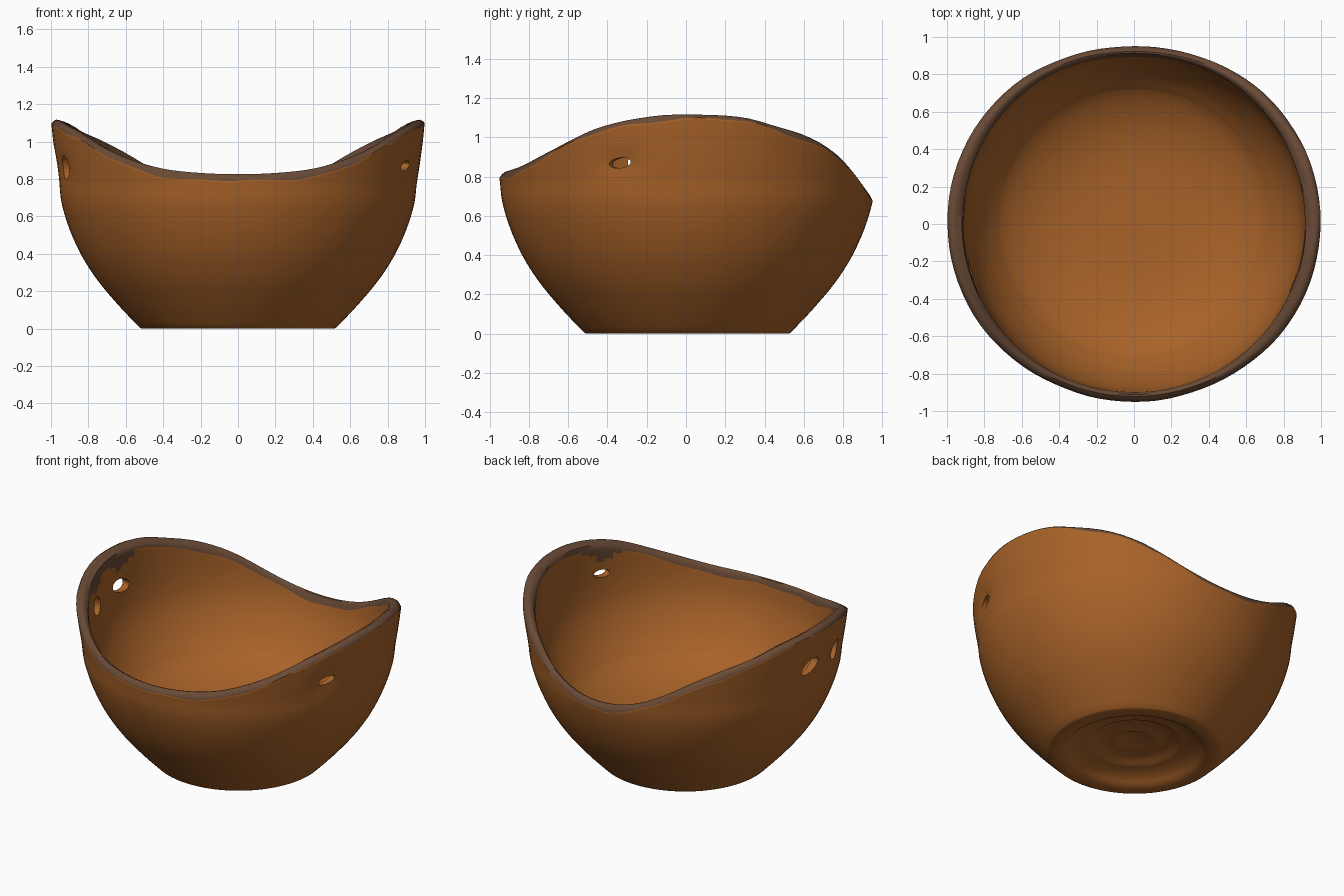
import bpy, bmesh, math

if "Cube" in bpy.data.objects:
    bpy.data.objects.remove(bpy.data.objects["Cube"], do_unlink=True)


def material(name, colour):
    mat = bpy.data.materials.new(name)
    mat.use_nodes = True
    mat.diffuse_color = (*colour, 1)
    node = mat.node_tree.nodes["Principled BSDF"]
    node.inputs["Base Color"].default_value = (*colour, 1)
    node.inputs["Roughness"].default_value = 0.8
    return mat


clay = material("warm brown clay", (0.39, 0.123, 0.022))
edge = material("dark rim glaze", (0.142, 0.069, 0.037))


def interp(table, v):
    """Smooth curve through the table's points."""
    v = min(max(v, table[0][0]), table[-1][0])

    def slope(k):
        a, b = table[max(k - 1, 0)], table[min(k + 1, len(table) - 1)]
        return (b[1] - a[1]) / (b[0] - a[0])

    i = max(k for k in range(len(table) - 1) if table[k][0] <= v)
    (a, fa), (b, fb) = table[i], table[i + 1]
    w = b - a
    t = (v - a) / w
    ease = t * t * (3 - 2 * t)
    return (fa + (fb - fa) * ease + w * t * (1 - t) ** 2 * slope(i)
            - w * t * t * (1 - t) * slope(i + 1))


# Rim height by depth; wall radii by height
RIM = [(-.92, .825), (-.83, .855), (-.68, .93), (-.43, 1.05), (-.15, 1.11),
       (.1, 1.115), (.28, 1.10), (.42, 1.06), (.6, 1.0), (.75, .905), (.92, .715)]
OUTER = [(0, .52), (.02, .54), (.12, .635), (.25, .745), (.37, .825), (.48, .88),
         (.58, .918), (.68, .945), (.77, .955), (.88, .972), (1.0, .988), (1.12, 1.0)]
INNER = [(.36, .71), (.45, .785), (.56, .848), (.66, .885), (.75, .902), (.85, .91), (1.12, .915)]
FOOT = [(.09, .085), (.11, .075), (.14, .08), (.25, .078), (.27, .062),
        (.3, .06), (.36, .045), (.41, .02), (.43, 0), (.515, 0)]
FLOOR_R, FLOOR_Z, FLOOR_RISE = .71, .21, .15
FLOOR = [(FLOOR_R * k / 12, FLOOR_Z + FLOOR_RISE * (k / 12) ** 3.5) for k in range(11, 0, -1)]

# Hole angle, height, half width, half height, tilt
HOLES = [(177, .875, .085, .045, 15), (196, .86, .055, .065, -20), (-21, .87, .06, .026, 8)]

SEG, WALL, SHIFT_Y = 96, 32, .007


def hole_distance(a, deg):
    return abs(math.remainder(a - math.radians(deg), math.tau))


def column(a):
    """Section of the bowl at one angle, from foot centre to floor centre."""
    h = interp(RIM, .92 * math.sin(a))
    ends = math.sin(a) ** 2
    # Slightly wandering glaze line; the lip slopes outward at front and back
    drip = .006 * math.sin(7 * a) + .005 * math.sin(17 * a + 1)
    low = h - .022 - .016 * ends + drip
    pts = list(FOOT)
    for i in range(WALL):
        z = .005 + (low - .017) * i / (WALL - 1)
        r = interp(OUTER, z)
        # Clay is pinched in around each hole
        for deg, hz, *_ in HOLES:
            r -= .018 * math.exp(-(hole_distance(a, deg) / .09) ** 2 - ((z - hz) / .06) ** 2)
        pts.append((r, z))
    ro, ri = interp(OUTER, low), interp(INNER, h)
    w = ro - ri
    crest = .3 + .3 * ends
    pts += [(ro, low), (ro - crest * .4 * w, h - .008 - .006 * ends), (ro - crest * w, h),
            (ro - (crest + .2) * w, h - .003), (ri + .06 * w, h - .02)]
    top = h - .045 + drip
    for i in range(WALL):
        z = top - (top - INNER[0][0]) * i / (WALL - 1)
        pts.append((interp(INNER, z), z))
    return pts + FLOOR


# Bowl body
bm = bmesh.new()
cols = []
for s in range(SEG):
    a = math.tau * s / SEG
    cols.append([bm.verts.new((r * math.cos(a), r * math.sin(a) + SHIFT_Y, z))
                 for r, z in column(a)])
under = bm.verts.new((0, SHIFT_Y, .08))
floor = bm.verts.new((0, SHIFT_Y, FLOOR_Z))
lip = len(FOOT) + WALL
for s in range(SEG):
    c, n = cols[s], cols[(s + 1) % SEG]
    bm.faces.new((under, n[0], c[0]))
    bm.faces.new((floor, c[-1], n[-1]))
    # Glaze covers the lip and runs further down inside above the holes
    near = min(hole_distance(math.tau * (s + .5) / SEG, hole[0]) for hole in HOLES)
    last = lip + 5 + max(0, round(4 - near * 22))
    for i in range(len(c) - 1):
        f = bm.faces.new((c[i], n[i], n[i + 1], c[i + 1]))
        f.material_index = 1 if lip <= i < last else 0
bmesh.ops.recalc_face_normals(bm, faces=bm.faces)
mesh = bpy.data.meshes.new("bowl")
bm.to_mesh(mesh)
bm.free()
bowl = bpy.data.objects.new("bowl", mesh)
bpy.context.collection.objects.link(bowl)
mesh.materials.append(clay)
mesh.materials.append(edge)

# Holes through the wall
for deg, z, width, height, tilt in HOLES:
    a = math.radians(deg)
    bpy.ops.mesh.primitive_uv_sphere_add(
        segments=24, ring_count=16,
        location=(.94 * math.cos(a), .94 * math.sin(a) + SHIFT_Y, z),
        rotation=(math.radians(tilt), 0, a))
    cutter = bpy.context.object
    cutter.name = "hole_cutter"
    cutter.scale = (.2, width, height)
    cutter.hide_render = True
    cutter.data.materials.append(clay)
    mod = bowl.modifiers.new("hole", "BOOLEAN")
    mod.operation = "DIFFERENCE"
    mod.solver = "EXACT"
    mod.object = cutter
    bpy.ops.object.select_all(action="DESELECT")
    bpy.context.view_layer.objects.active = bowl
    bowl.select_set(True)
    bpy.ops.object.modifier_apply(modifier=mod.name)
    bpy.data.objects.remove(cutter, do_unlink=True)

bpy.ops.object.shade_smooth_by_angle(angle=math.radians(50))
